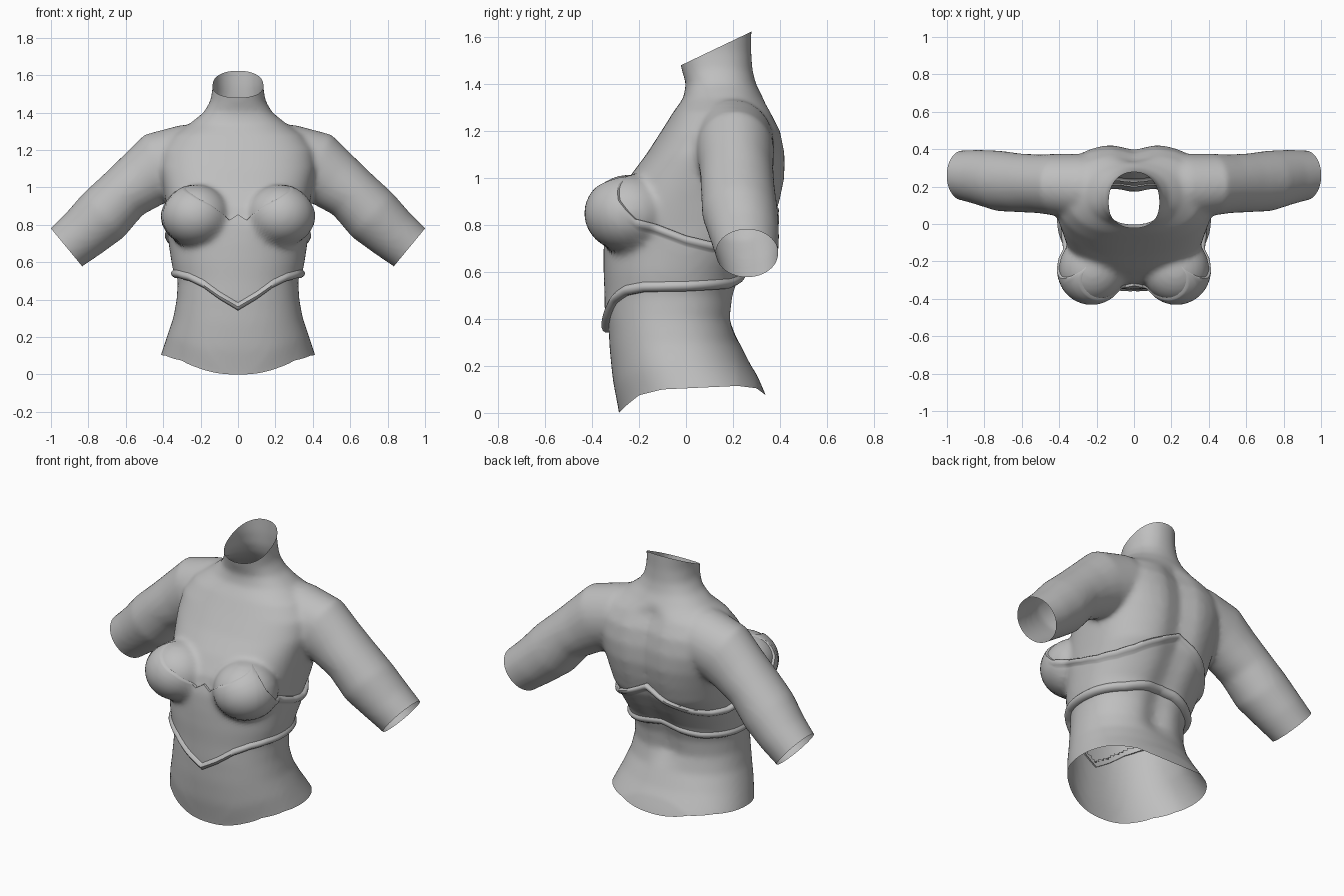
import bpy, bmesh, math
from mathutils import Vector
from mathutils.bvhtree import BVHTree

if "Cube" in bpy.data.objects:
    bpy.data.objects.remove(bpy.data.objects["Cube"])

grey = bpy.data.materials.new("plain_grey")
grey.diffuse_color = (0.52, 0.52, 0.52, 1)
grey.use_nodes = True
grey.node_tree.nodes["Principled BSDF"].inputs["Base Color"].default_value = grey.diffuse_color


def interp(table, v):
    """Piecewise linear lookup in a list of (key, value)."""
    if v <= table[0][0]:
        return table[0][1]
    for (a, p), (b, q) in zip(table, table[1:]):
        if v <= b:
            return p + (q - p) * (v - a) / (b - a)
    return table[-1][1]


def loft(bm, rings):
    """Skin closed rings of points and cap both ends."""
    vs = [[bm.verts.new(p) for p in ring] for ring in rings]
    n = len(vs[0])
    for r, s in zip(vs, vs[1:]):
        for i in range(n):
            bm.faces.new((r[i], r[(i + 1) % n], s[(i + 1) % n], s[i]))
    bm.faces.new(vs[0])
    bm.faces.new(vs[-1])


def finish(bm, name, angle):
    me = bpy.data.meshes.new(name)
    bm.to_mesh(me)
    ob = bpy.data.objects.new(name, me)
    bpy.context.collection.objects.link(ob)
    me.materials.append(grey)
    bpy.ops.object.select_all(action='DESELECT')
    ob.select_set(True)
    bpy.context.view_layer.objects.active = ob
    bpy.ops.object.shade_smooth_by_angle(angle=math.radians(angle))
    return ob


def spow(v, p):
    return math.copysign(abs(v) ** p, v)


N = 64
bm = bmesh.new()

# Torso and neck: height, half width, front y, back y
SECTIONS = [
    (-0.06, .46, -.26, .41), (0.0, .44, -.27, .385), (0.1, .412, -.285, .34),
    (0.2, .38, -.312, .275), (0.3, .347, -.326, .225), (0.4, .328, -.332, .203),
    (0.5, .322, -.333, .215), (0.6, .342, -.337, .25), (0.7, .357, -.337, .32),
    (0.8, .367, -.332, .38), (0.9, .382, -.305, .41), (1.0, .40, -.245, .43),
    (1.1, .42, -.17, .43), (1.2, .41, -.105, .41), (1.28, .35, -.055, .37),
    (1.34, .26, -.012, .33), (1.40, .185, -.0, .298), (1.46, .148, -.018, .283),
    (1.54, .135, -.038, .278), (1.70, .14, -.055, .28)]
rings = []
for z, w, yf, yb in SECTIONS:
    n = 2.5 if 0.75 < z < 1.3 else 2.2
    ring = []
    for i in range(N):
        a = 2 * math.pi * i / N
        x = w * spow(math.sin(a), 2 / n)
        y = (yf + yb) / 2 - (yb - yf) / 2 * spow(math.cos(a), 2 / n)
        if math.cos(a) < 0 and 0.35 < z < 1.32:          # spine groove
            y -= 0.035 * math.exp(-(x / 0.08) ** 2)
        ring.append((x, y, z))
    rings.append(ring)
loft(bm, rings)

# Shoulders and upper arms: centre x, y, z, tilt in degrees, radius, depth radius
ARM = [
    (.10, .20, 1.165, 0, .185, .16), (.28, .20, 1.15, 10, .185, .175),
    (.42, .21, 1.11, 25, .190, .165), (.51, .215, 1.04, 38, .167, .157),
    (.61, .22, .965, 42, .150, .157), (.72, .23, .85, 43, .160, .162),
    (.83, .25, .75, 42, .143, .147), (.917, .26, .68, 40, .133, .133),
    (1.03, .267, .585, 40, .128, .13)]
for side in (-1, 1):
    rings = []
    for x, y, z, tilt, r, ry in ARM:
        t = math.radians(tilt)
        rings.append([(side * (x + r * math.cos(a) * math.sin(t)), y + ry * math.sin(a),
                       z + r * math.cos(a) * math.cos(t))
                      for a in (2 * math.pi * i / 40 for i in range(40))])
    loft(bm, rings)
    # Bust
    ball = bmesh.ops.create_icosphere(bm, subdivisions=4, radius=1)["verts"]
    for v in ball:
        v.co = Vector((side * 0.222 + v.co.x * .18, -.24 + v.co.y * .182, .85 + v.co.z * .165))
bmesh.ops.recalc_face_normals(bm, faces=bm.faces)

# Fuse the body parts into one smooth skin
me = bpy.data.meshes.new("fuse")
bm.to_mesh(me)
bm.free()
tmp = bpy.data.objects.new("fuse", me)
bpy.context.collection.objects.link(tmp)
mod = tmp.modifiers.new("fuse", 'REMESH')
mod.mode = 'VOXEL'
mod.voxel_size = 0.016
mod = tmp.modifiers.new("soften", 'SMOOTH')
mod.factor = 0.5
mod.iterations = 7
dg = bpy.context.evaluated_depsgraph_get()
bm = bmesh.new()
bm.from_object(tmp, dg)
bpy.data.objects.remove(tmp, do_unlink=True)


def slice_off(co, no, keep):
    """Cut away everything beyond a plane, only among faces that pass the test."""
    faces = [f for f in bm.faces if keep(f.calc_center_median())]
    geom = set(faces)
    for f in faces:
        geom.update(f.verts)
        geom.update(f.edges)
    bmesh.ops.bisect_plane(bm, geom=list(geom), plane_co=co, plane_no=no, clear_outer=True)


# Open the neck, the arms and the waist
slice_off((0, .12, 1.548), (0, -.43, .9), lambda c: c.z > 1.38)
for side in (-1, 1):
    slice_off((side * .917, .26, .68), (side * .771, 0, -.636),
              lambda c: c.x * side > .55)
slice_off((0, 0, .1), (0, 0, -1), lambda c: c.z < .3)

# Hem of the waist dips at the front and slightly at the back
HEM = [(-.285, 0), (-.25, .035), (-.2, .075), (-.1, .1), (.22, .115), (.3, .105), (.34, .075)]
for v in bm.verts:
    if v.co.z < .35:
        v.co.z += (interp(HEM, v.co.y) - .1) * (1 - (v.co.z - .1) / .25)

# Bodice edges: angle from the front in degrees, height
TOP = [(0, .855), (8, .825), (20, .905), (34, .965), (48, 1.012), (54, .905), (62, .825), (70, .805),
       (90, .755), (107, .728), (125, .732), (140, .755), (160, .81), (180, .88)]
BOTTOM = [(0, .342), (16, .40), (31, .465), (45, .50), (60, .515), (90, .518),
          (130, .53), (160, .56), (180, .57)]
tree = BVHTree.FromBMesh(bm)


def skin_radius(phi, z):
    d = Vector((math.sin(phi), -math.cos(phi), 0))
    hit = tree.ray_cast(Vector((0, 0, z)), d)
    return hit[3] if hit[0] else 0.35


# Bodice: wraps the skin, rolled trim on the hem and on the top edge behind the cups
COLS, MID = 180, 22
SHELL = 0.014
ROLL = [(0, -.008), (0, .014), (.008, .025), (.02, .030), (.032, .025), (.042, SHELL)]
bod = bmesh.new()
cols = []
for i in range(COLS):
    deg = 360 * i / COLS
    phi = math.radians(deg)
    off = min(deg, 360 - deg)
    lo, hi = interp(BOTTOM, off), interp(TOP, off)
    roll = min(max((off - 60) / 6, 0), 1)
    rows = [(lo + d, o) for d, o in ROLL]
    a, b = lo + .042, hi - .042
    rows += [(a + (b - a) * k / MID, SHELL) for k in range(1, MID)]
    rows += [(hi - d, o * roll + min(o, SHELL) * (1 - roll)) for d, o in reversed(ROLL)]
    col = []
    for z, o in rows:
        r = skin_radius(phi, z) + o
        col.append(bod.verts.new((r * math.sin(phi), -r * math.cos(phi), z)))
    cols.append(col)
for c, d in zip(cols, cols[1:] + cols[:1]):
    for k in range(len(c) - 1):
        bod.faces.new((c[k], d[k], d[k + 1], c[k + 1]))
bmesh.ops.recalc_face_normals(bod, faces=bod.faces)
finish(bod, "bodice", 50)

# Drop the skin hidden under the bodice
hidden = []
for f in bm.faces:
    c = f.calc_center_median()
    off = math.degrees(math.atan2(abs(c.x), -c.y))
    if abs(c.x) < .45 and interp(BOTTOM, off) + .04 < c.z < interp(TOP, off) - .04:
        hidden.append(f)
bmesh.ops.delete(bm, geom=hidden, context='FACES')
finish(bm, "body_skin", 60)
